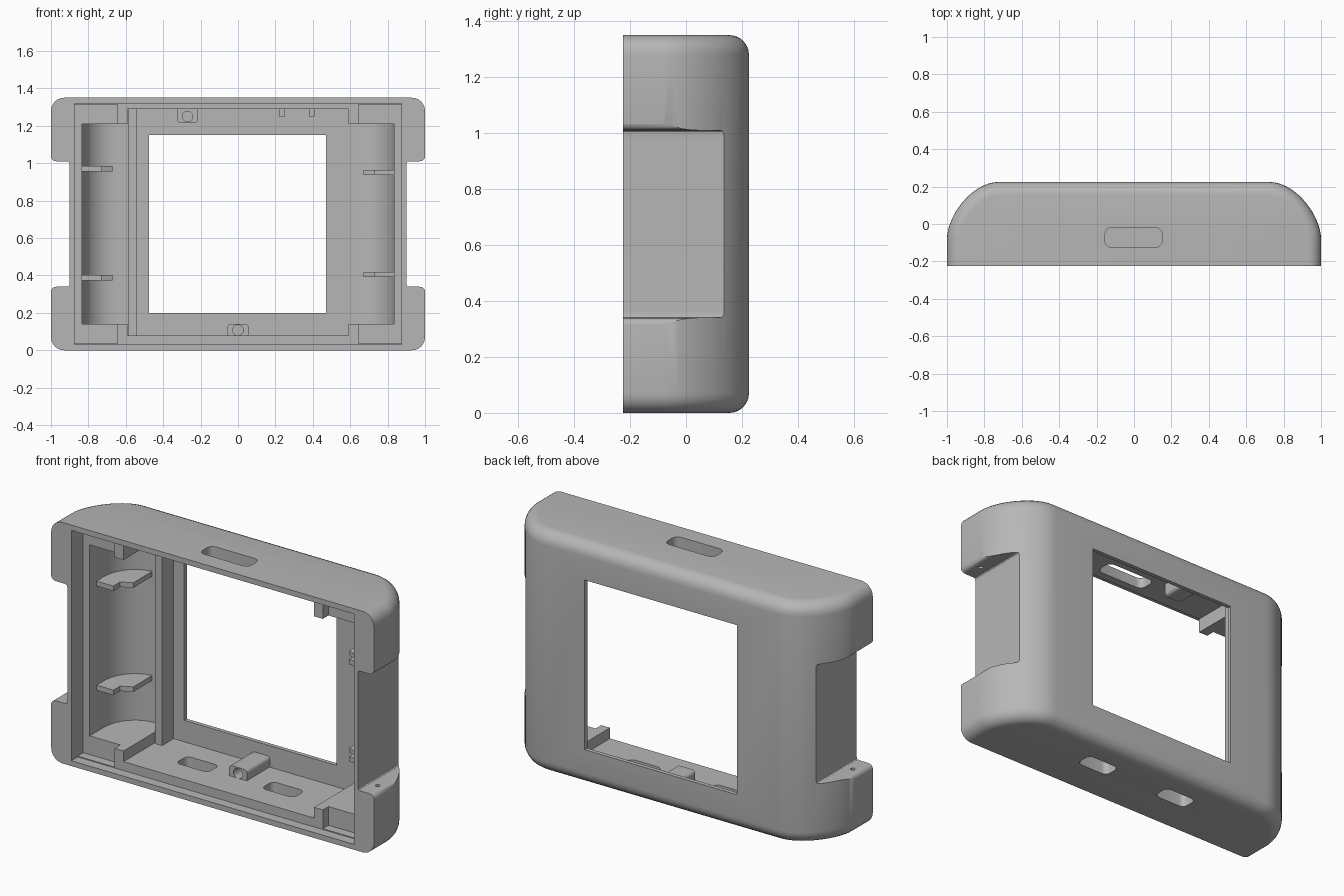
import bpy, bmesh, math
from mathutils import Vector

cube = bpy.data.objects.get("Cube")
if cube:
    bpy.data.objects.remove(cube, do_unlink=True)

HEIGHT, FRONT, BACK, INNER = 1.35, -0.225, 0.225, 0.2

grey = bpy.data.materials.new("light grey plastic")
grey.use_nodes = True
grey.diffuse_color = (0.47, 0.47, 0.47, 1)
grey.node_tree.nodes["Principled BSDF"].inputs["Base Color"].default_value = (0.47, 0.47, 0.47, 1)


def prism(name, pts, axis, a, b, rim=0):
    """Extrude an outline: (x, y) along z, or (x, z) along y."""
    bm = bmesh.new()
    place = (lambda p, t: (p[0], p[1], t)) if axis == "z" else (lambda p, t: (p[0], t, p[1]))
    low = [bm.verts.new(place(p, a)) for p in pts]
    high = [bm.verts.new(place(p, b)) for p in pts]
    bm.faces.new(low)
    bm.faces.new(high)
    for i in range(len(pts)):
        j = (i + 1) % len(pts)
        bm.faces.new((low[i], low[j], high[j], high[i]))
    bmesh.ops.recalc_face_normals(bm, faces=bm.faces)
    if rim:
        edges = [e for e in bm.edges
                 if abs(e.verts[0].co.z - e.verts[1].co.z) < 1e-5
                 and max(v.co.y for v in e.verts) > FRONT + 0.001]
        bmesh.ops.bevel(bm, geom=edges, offset=rim, segments=6, profile=0.5,
                        affect="EDGES", clamp_overlap=False)
    mesh = bpy.data.meshes.new(name)
    bm.to_mesh(mesh)
    bm.free()
    mesh.materials.append(grey)
    obj = bpy.data.objects.new(name, mesh)
    bpy.context.collection.objects.link(obj)
    return obj


def rect(x0, x1, y0, y1, r=0):
    if not r:
        return [(x0, y0), (x1, y0), (x1, y1), (x0, y1)]
    pts = []
    corners = [(x1 - r, y1 - r), (x0 + r, y1 - r), (x0 + r, y0 + r), (x1 - r, y0 + r)]
    for q, (cx, cy) in enumerate(corners):
        for k in range(6):
            t = math.pi / 2 * (q + k / 5)
            pts.append((cx + r * math.cos(t), cy + r * math.sin(t)))
    return pts


def bezier(p0, p1, p2, p3, n=14):
    ps = [Vector(p) for p in (p0, p1, p2, p3)]
    w = lambda t: ((1 - t) ** 3, 3 * t * (1 - t) ** 2, 3 * t * t * (1 - t), t ** 3)
    return [tuple(sum((c * p for c, p in zip(w(i / n), ps)), Vector((0, 0)))) for i in range(n + 1)]


def symmetric(half):
    return half + [(-x, y) for x, y in reversed(half)]


def apply(obj, cutter, operation="DIFFERENCE"):
    mod = obj.modifiers.new("cut", "BOOLEAN")
    mod.operation, mod.solver, mod.object = operation, "EXACT", cutter
    bpy.context.view_layer.objects.active = obj
    bpy.ops.object.modifier_apply(modifier=mod.name)
    bpy.data.objects.remove(cutter, do_unlink=True)


def smooth(obj, degrees=30):
    bpy.ops.object.select_all(action="DESELECT")
    obj.select_set(True)
    bpy.context.view_layer.objects.active = obj
    bpy.ops.object.shade_smooth_by_angle(angle=math.radians(degrees))


# Outer shell with rounded rear rim
outer = [(1, FRONT)] + bezier((1, -0.08), (1, 0.04), (0.87, BACK), (0.72, BACK))
shell = prism("shell", symmetric(outer), "z", 0, HEIGHT, rim=0.07)

# Grip notches in both sides, with flared mouths and filleted roots
for s in (1, -1):
    top = bezier((0.9, 0.98), (0.9, 1.01), (0.9, 1.01), (0.93, 1.01), 5)
    top += bezier((0.965, 1.01), (0.99, 1.01), (1, 1.02), (1.002, 1.045), 5) + [(1.1, 1.045)]
    outline = top + [(x, HEIGHT - z) for x, z in reversed(top)]
    apply(shell, prism("notch_cutter", [(s * x, z) for x, z in outline], "y", -0.3, 0.3))

# Front recess, main cavity and curved side pockets
apply(shell, prism("recess_cutter", rect(-0.875, 0.875, 0.03, 1.32), "y", -0.3, -0.17))
for s in (1, -1):
    apply(shell, prism("step_cutter", rect(*sorted((s * 0.645, s * 0.875)), 0.035, 1.315), "y", -0.3, -0.12))
pocket = [(0.835, -0.3)] + bezier((0.835, 0.0), (0.835, 0.1), (0.77, INNER), (0.64, INNER), 10)
apply(shell, prism("pocket_cutter", symmetric(pocket), "z", 0.14, 1.21))
apply(shell, prism("cavity_cutter", rect(-0.59, 0.59, 0.08, 1.29), "y", -0.3, 0.202))

# Screen window, top slot, bottom slots and pin holes
apply(shell, prism("window_cutter", rect(-0.475, 0.47, 0.2, 1.15), "y", 0.1, 0.3))
apply(shell, prism("top_slot_cutter", rect(-0.155, 0.15, -0.125, -0.02, 0.035), "z", 1.2, 1.4))
for x in (-0.265, 0.265):
    apply(shell, prism("bottom_slot_cutter", rect(x - 0.1, x + 0.1, -0.03, 0.07, 0.03), "z", -0.1, 0.12))
for x in (-0.95, 0.95):
    apply(shell, prism("pin_cutter", rect(x - 0.012, x + 0.012, -0.132, -0.108, 0.0119), "z", 0.29, 1.06))
smooth(shell)

# Vertical rib beside the window
prism("inner_rib", rect(-0.585, -0.54, 0.1, 0.21), "z", 0.075, 1.295)

# Stepped support tabs in the side pockets
tab = [(0.85, -0.06), (0.73, -0.06), (0.73, 0.0), (0.67, 0.03), (0.67, 0.205),
       (0.77, 0.195), (0.85, 0.1)]
for side, s, heights in (("right", -1, (0.387, 0.97)), ("left", 1, (0.405, 0.95))):
    for level, z in zip(("lower", "upper"), heights):
        prism(f"{side}_{level}_tab", [(s * x, y) for x, y in tab], "z", z - 0.014, z + 0.014)

# Screw bosses with blind holes
for name, x, z0, z1 in (("bottom_boss", 0, 0.07, 0.14), ("top_boss", -0.27, 1.215, 1.3)):
    boss = prism(name, rect(x - 0.057, x + 0.057, z0, z1, 0.02), "y", 0.0, 0.205)
    zc = 0.107 if x == 0 else 1.25
    apply(boss, prism("screw_cutter", rect(x - 0.028, x + 0.028, zc - 0.028, zc + 0.028, 0.0279), "y", -0.1, 0.14))
    smooth(boss)

# Small hooks under the top wall
for name, x in (("inner_hook", 0.235), ("outer_hook", 0.395)):
    prism(name, rect(x - 0.015, x + 0.015, 1.25, 1.3), "y", 0.08, 0.205)
